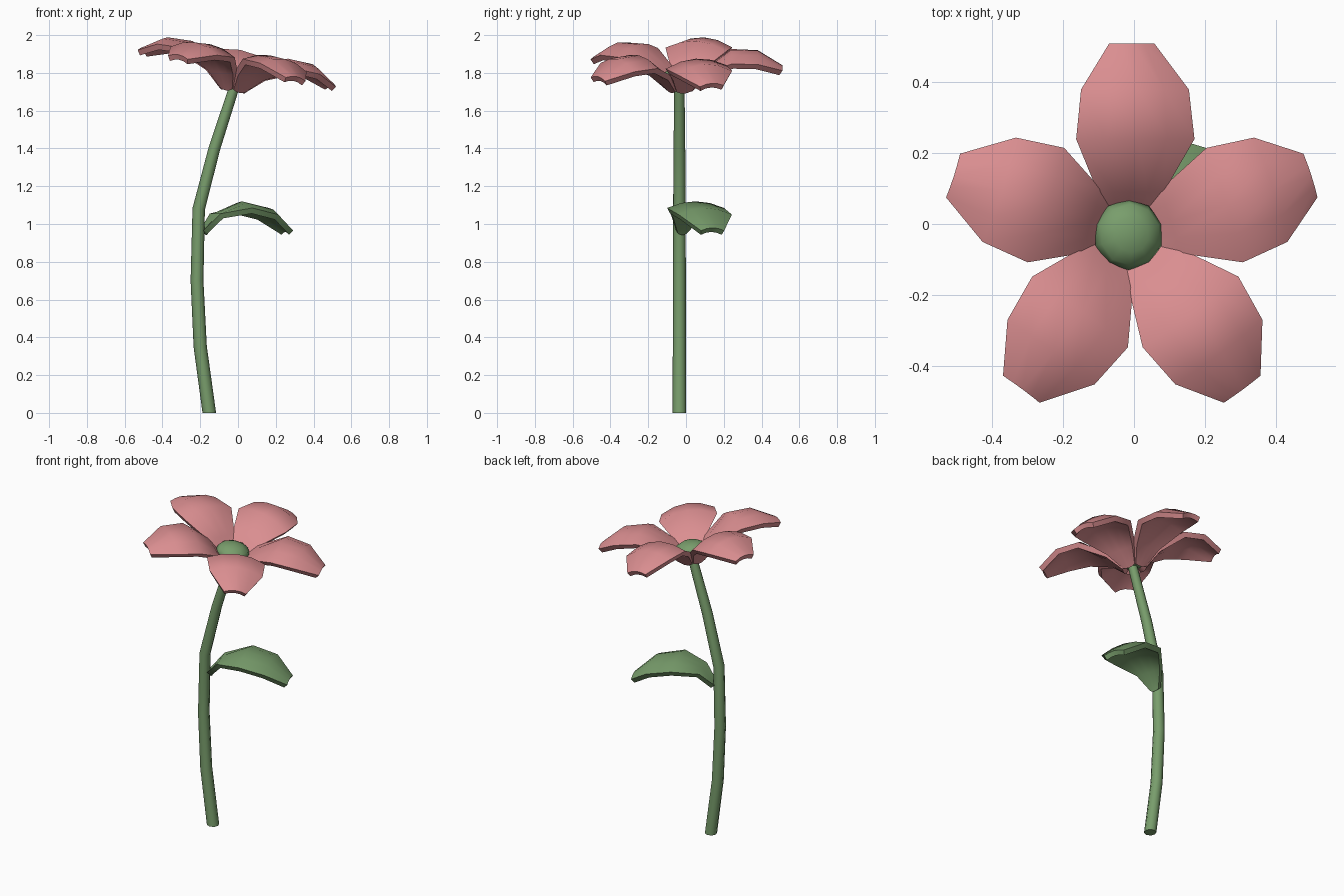
import bpy, bmesh, math
from mathutils import Vector, Matrix

if "Cube" in bpy.data.objects:
    bpy.data.objects.remove(bpy.data.objects["Cube"])


def material(name, rgb):
    m = bpy.data.materials.new(name)
    m.diffuse_color = (*rgb, 1)
    m.use_nodes = True
    m.node_tree.nodes["Principled BSDF"].inputs["Base Color"].default_value = m.diffuse_color
    return m


PINK = material("petal pink", (0.70, 0.27, 0.28))
GREEN = material("leaf green", (0.19, 0.34, 0.15))


def finish(name, bm, mat, angle):
    bmesh.ops.recalc_face_normals(bm, faces=bm.faces) if angle > 0 else None
    me = bpy.data.meshes.new(name)
    bm.to_mesh(me)
    bm.free()
    ob = bpy.data.objects.new(name, me)
    bpy.context.collection.objects.link(ob)
    me.materials.append(mat)
    bpy.ops.object.select_all(action='DESELECT')
    ob.select_set(True)
    bpy.context.view_layer.objects.active = ob
    bpy.ops.object.shade_smooth_by_angle(angle=math.radians(angle))
    return ob


def blade(name, profile, mat, matrix, thick=0.03):
    """Arched petal or leaf: rows of (distance, height, half width, edge drop)."""
    bm = bmesh.new()
    cols = (-1, -0.5, 0, 0.5, 1)
    n = len(profile)
    layers = []
    for down in (0, thick):
        rows = []
        for i, (r, h, w, d) in enumerate(profile):
            a, b = profile[max(i - 1, 0)], profile[min(i + 1, n - 1)]
            t = Vector((b[0] - a[0], b[1] - a[1])).normalized()
            # the underside is offset along the profile normal
            inset = 1 if down == 0 else 0.9
            rows.append([bm.verts.new((r + t.y * down, w * c * inset,
                                       h - d * c * c - t.x * down)) for c in cols])
        layers.append(rows)
    top, low = layers
    m = len(cols)
    for rows in layers:
        for i in range(n - 1):
            for j in range(m - 1):
                bm.faces.new((rows[i][j], rows[i + 1][j], rows[i + 1][j + 1], rows[i][j + 1]))
    for i in range(n - 1):
        for j in (0, m - 1):
            bm.faces.new((top[i][j], top[i + 1][j], low[i + 1][j], low[i][j]))
    for j in range(m - 1):
        for i in (0, n - 1):
            bm.faces.new((top[i][j], top[i][j + 1], low[i][j + 1], low[i][j]))
    bmesh.ops.transform(bm, matrix=matrix, verts=bm.verts)
    return finish(name, bm, mat, 50)


# Bent, slightly tapering stem
path = [(-0.152, 0.0, 0.036), (-0.20, 0.35, 0.035), (-0.217, 0.70, 0.034),
        (-0.208, 1.08, 0.033), (-0.125, 1.40, 0.031), (-0.018, 1.73, 0.027)]
bm = bmesh.new()
SIDES = 8
rings = []
for i, (x, z, rad) in enumerate(path):
    a, b = path[max(i - 1, 0)], path[min(i + 1, len(path) - 1)]
    t = Vector((b[0] - a[0], 0, b[1] - a[1])).normalized()
    if i == 0:
        t = Vector((0, 0, 1))
    side = Vector((t.z, 0, -t.x))
    rings.append([bm.verts.new(Vector((x, -0.035, z))
                  + rad * math.cos(2 * math.pi * k / SIDES) * side
                  + Vector((0, rad * math.sin(2 * math.pi * k / SIDES), 0)))
                  for k in range(SIDES)])
for lo, hi in zip(rings, rings[1:]):
    for k in range(SIDES):
        bm.faces.new((lo[k], lo[(k + 1) % SIDES], hi[(k + 1) % SIDES], hi[k]))
bm.faces.new(rings[0])
bm.faces.new(rings[-1])
finish("stem", bm, GREEN, 50)

# Flower head frame, tipped toward +x
head = Matrix.Translation((-0.02, -0.03, 1.75)) @ Matrix.Rotation(math.radians(10.5), 4, 'Y')

# Five petals
petal = [(0.04, -0.03, 0.045, -0.01), (0.12, 0.06, 0.095, 0.0), (0.27, 0.175, 0.17, 0.045),
         (0.41, 0.17, 0.155, 0.045), (0.54, 0.09, 0.065, 0.015)]
for k in range(5):
    turn = Matrix.Rotation(math.radians(18 + 72 * k), 4, 'Z')
    blade("petal_%d" % (k + 1), petal, PINK, head @ turn)

# Domed flower centre
bm = bmesh.new()
bmesh.ops.create_uvsphere(bm, u_segments=10, v_segments=6, radius=0.1,
                          matrix=head @ Matrix.Translation((0, 0, 0.025))
                          @ Matrix.Diagonal((1, 1, 0.55, 1)))
finish("flower_center", bm, GREEN, 60)

# Single leaf on the stem
leaf = [(0.01, -0.01, 0.03, -0.01), (0.085, 0.085, 0.085, 0.0), (0.235, 0.15, 0.16, 0.035),
        (0.385, 0.115, 0.15, 0.035), (0.50, 0.01, 0.065, 0.015)]
blade("leaf", leaf, GREEN, Matrix.Translation((-0.20, -0.03, 0.97))
      @ Matrix.Rotation(math.radians(20), 4, 'Z'))
